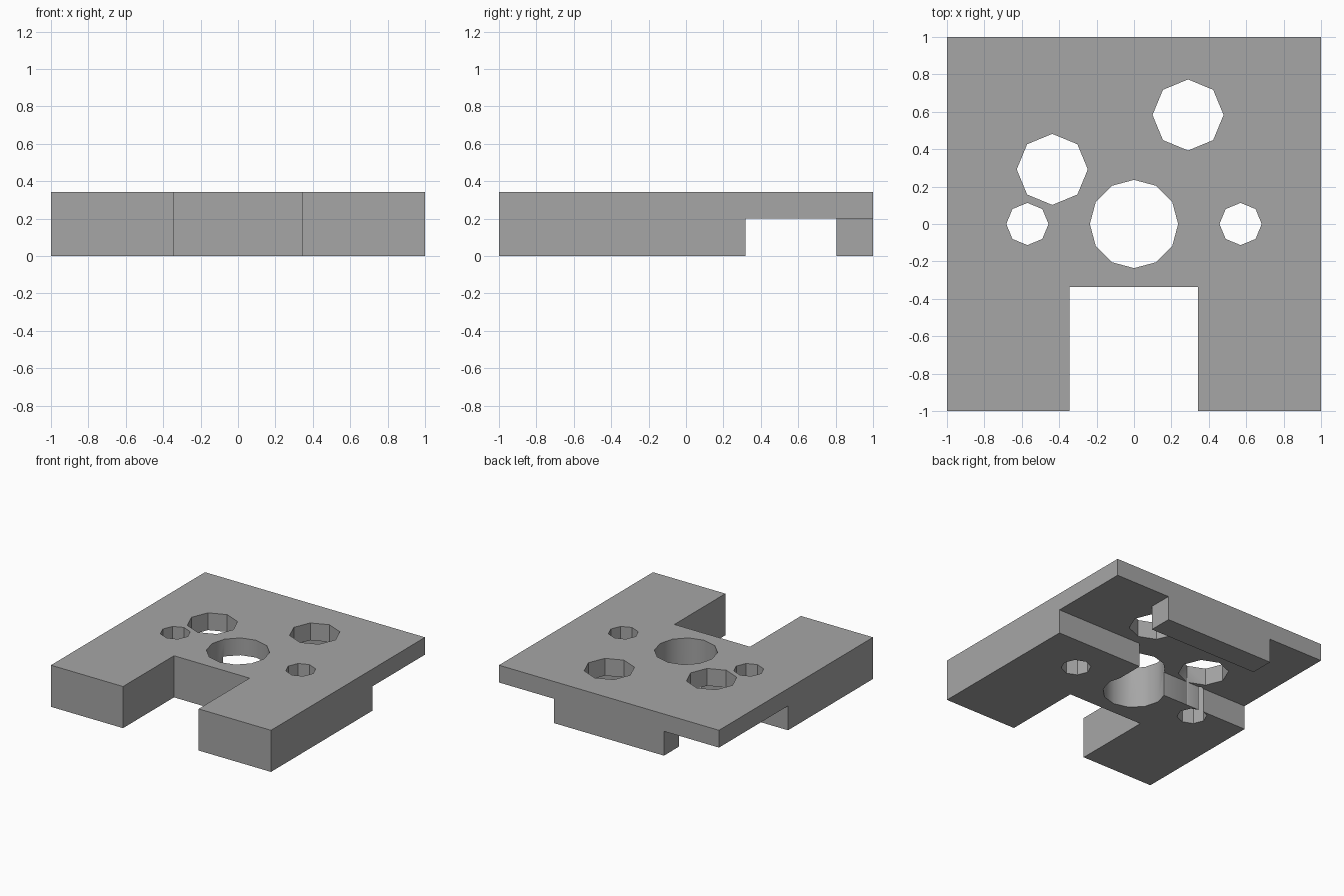
import bpy, bmesh, math

if "Cube" in bpy.data.objects:
    bpy.data.objects.remove(bpy.data.objects["Cube"])

TOP = 0.342      # overall thickness
UNDER = 0.2      # underside height of the thin plate

grey = bpy.data.materials.new("plain grey")
grey.diffuse_color = (0.38, 0.38, 0.38, 1)
grey.use_nodes = True
grey.node_tree.nodes["Principled BSDF"].inputs["Base Color"].default_value = grey.diffuse_color


def prism(name, outline, z0, z1):
    """Extrude a flat outline from z0 to z1."""
    bm = bmesh.new()
    face = bm.faces.new([bm.verts.new((x, y, z0)) for x, y in outline])
    ext = bmesh.ops.extrude_face_region(bm, geom=[face])
    verts = [v for v in ext["geom"] if isinstance(v, bmesh.types.BMVert)]
    bmesh.ops.translate(bm, verts=verts, vec=(0, 0, z1 - z0))
    bmesh.ops.recalc_face_normals(bm, faces=bm.faces[:])
    mesh = bpy.data.meshes.new(name)
    bm.to_mesh(mesh)
    bm.free()
    mesh.materials.append(grey)
    obj = bpy.data.objects.new(name, mesh)
    bpy.context.collection.objects.link(obj)
    return obj


def ring(cx, cy, r, n):
    return [(cx + r * math.cos(math.tau * i / n), cy + r * math.sin(math.tau * i / n))
            for i in range(n)]


# Plate with the open slot at the front
plate = prism("slotted_plate", [
    (-1, -1), (-0.345, -1), (-0.345, -0.338), (0.342, -0.338),
    (0.342, -1), (1, -1), (1, 1), (-1, 1)], 0, TOP)

# Stepped underside relief that leaves the front block and the rear rib
cutters = [prism("underside_relief", [
    (1.1, 0.318), (0.212, 0.318), (0.212, 0.104), (-1.1, 0.104), (-1.1, 1.1),
    (-0.5, 1.1), (-0.5, 0.805), (0.5, 0.805), (0.5, 1.1), (1.1, 1.1)], -0.1, UNDER)]

# Through holes: centre bore, two large holes, two small holes
holes = [
    ("centre_bore", 0, 0, 0.236, 12),
    ("large_hole_right", 0.289, 0.583, 0.19, 8),
    ("large_hole_left", -0.437, 0.292, 0.19, 8),
    ("small_hole_right", 0.57, 0, 0.113, 8),
    ("small_hole_left", -0.57, 0, 0.113, 8),
]
for name, cx, cy, r, n in holes:
    cutters.append(prism(name, ring(cx, cy, r, n), -0.2, TOP + 0.2))

# Cut, then bake the result and drop the cutters
for cutter in cutters:
    mod = plate.modifiers.new(cutter.name, "BOOLEAN")
    mod.operation = "DIFFERENCE"
    mod.solver = "EXACT"
    mod.object = cutter
    cutter.hide_render = True

bpy.context.view_layer.objects.active = plate
plate.select_set(True)
for mod in list(plate.modifiers):
    bpy.ops.object.modifier_apply(modifier=mod.name)
for cutter in cutters:
    bpy.data.objects.remove(cutter)

# The round bore is smooth, the eight-sided holes stay faceted
bpy.ops.object.select_all(action="DESELECT")
plate.select_set(True)
bpy.ops.object.shade_smooth_by_angle(angle=math.radians(35))
